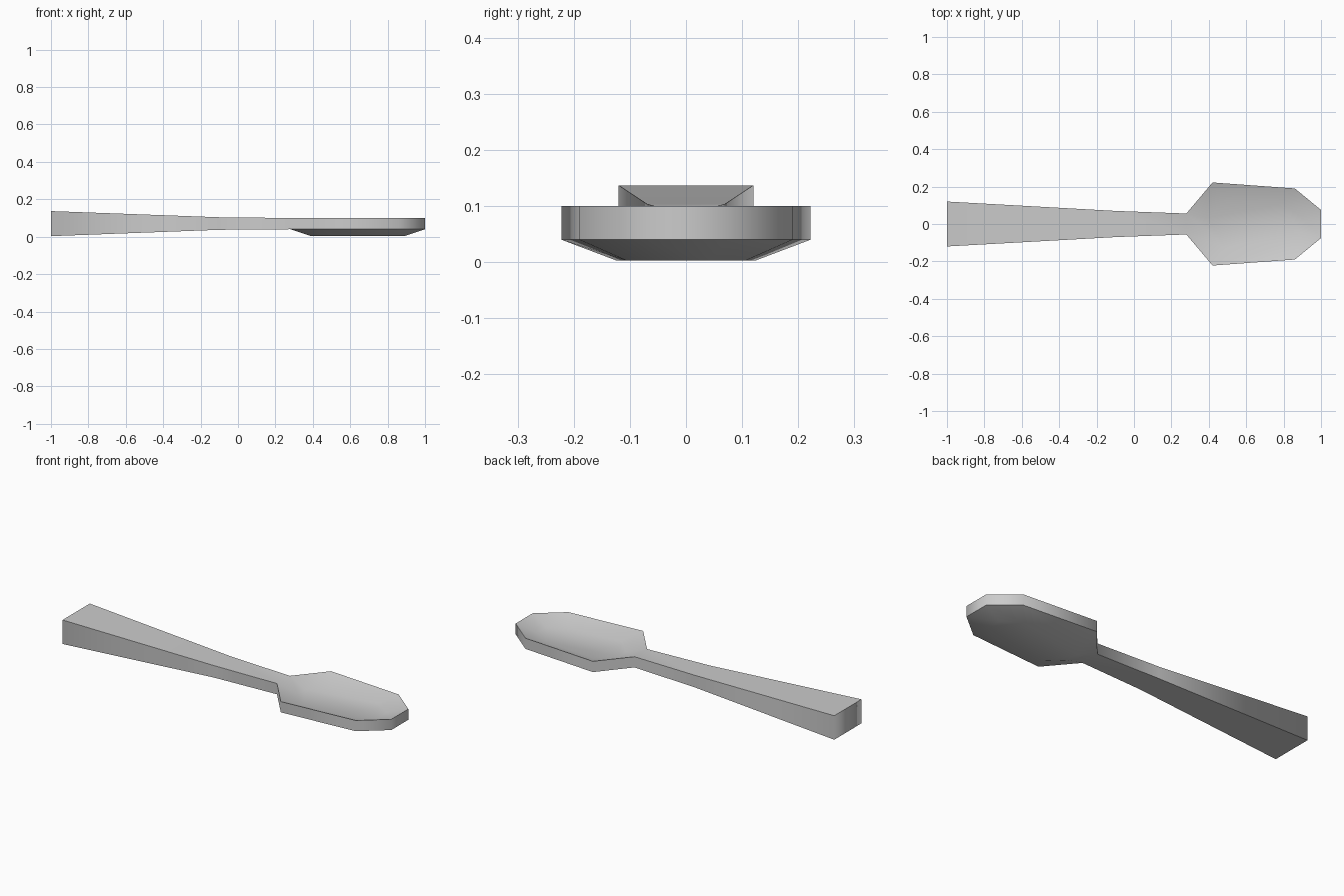
import bpy
import bmesh

cube = bpy.data.objects.get("Cube")
if cube:
    bpy.data.objects.remove(cube, do_unlink=True)

metal = bpy.data.materials.new("grey_metal")
metal.use_nodes = True
colour = (0.6, 0.6, 0.6, 1)
metal.diffuse_color = colour
metal.node_tree.nodes["Principled BSDF"].inputs["Base Color"].default_value = colour

# Stations along the spoon: x, half width, top z, bottom z
HANDLE = [(-1.0, 0.12, 0.137, 0.003), (-0.1, 0.07, 0.104, 0.037)]
BOWL = [(0.28, 0.056, 0.10, 0.04), (0.42, 0.222, 0.10, 0.04),
        (0.86, 0.19, 0.10, 0.04), (1.0, 0.075, 0.10, 0.04)]
STATIONS = HANDLE + BOWL
CENTRE, SCALE_X, SCALE_Y = 0.64, 0.69, 0.56
DIP = 0.037

bm = bmesh.new()


def strip_pair(level):
    """Left and right vertices of every station on the top or bottom."""
    return [[bm.verts.new((s[0], side * s[1], s[level])) for s in STATIONS]
            for side in (1, -1)]


def cap(left, right):
    """Flat handle strip followed by a sunken bowl."""
    n = len(HANDLE)
    for i in range(n):
        bm.faces.new((left[i], right[i], right[i + 1], left[i + 1]))
    rim = right[n:] + left[n:][::-1]
    floor = [bm.verts.new((CENTRE + (v.co.x - CENTRE) * SCALE_X,
                           v.co.y * SCALE_Y, v.co.z - DIP)) for v in rim]
    for i in range(len(rim)):
        j = (i + 1) % len(rim)
        bm.faces.new((rim[i], rim[j], floor[j], floor[i]))
    bm.faces.new(floor)


# Top with hollow, underside with belly
top, bottom = strip_pair(2), strip_pair(3)
cap(*top)
cap(*bottom)

# Upright wall around the whole outline
upper = top[1] + top[0][::-1]
lower = bottom[1] + bottom[0][::-1]
walls = set()
for i in range(len(upper)):
    j = (i + 1) % len(upper)
    walls.add(bm.faces.new((lower[i], lower[j], upper[j], upper[i])))

bmesh.ops.recalc_face_normals(bm, faces=bm.faces)

# Smooth shading, crisp only where the wall meets the top and underside
for f in bm.faces:
    f.smooth = True
for e in bm.edges:
    e.smooth = sum(f in walls for f in e.link_faces) != 1

mesh = bpy.data.meshes.new("spoon")
bm.to_mesh(mesh)
bm.free()
mesh.materials.append(metal)
spoon = bpy.data.objects.new("spoon", mesh)
bpy.context.collection.objects.link(spoon)
